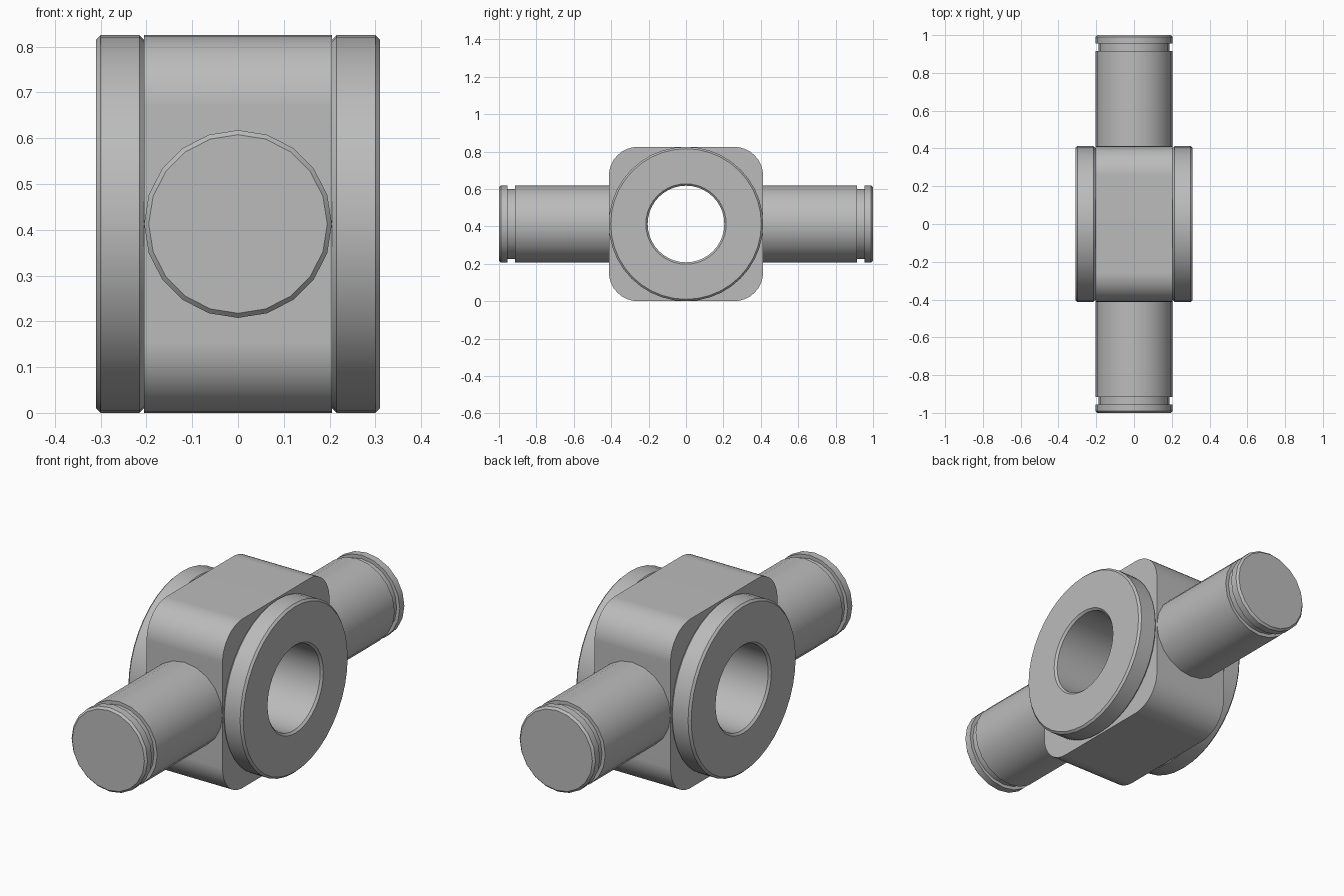
import bpy, bmesh, math
from mathutils import Matrix, Vector

cube = bpy.data.objects.get("Cube")
if cube:
    bpy.data.objects.remove(cube, do_unlink=True)

HALF = 0.4125          # half the block's height, and its centre height
R = 0.205              # shaft and bore radius
FLANGE = 0.31          # outer face of the flanges
C = 0.01               # chamfer

steel = bpy.data.materials.new("grey steel")
steel.use_nodes = True
color = (0.5, 0.5, 0.5, 1)
steel.diffuse_color = color
steel.node_tree.nodes["Principled BSDF"].inputs["Base Color"].default_value = color


def finish(name, bm):
    """Turn a bmesh into a smooth-shaded object with crisp edges."""
    bmesh.ops.recalc_face_normals(bm, faces=bm.faces[:])
    mesh = bpy.data.meshes.new(name)
    bm.to_mesh(mesh)
    bm.free()
    mesh.materials.append(steel)
    obj = bpy.data.objects.new(name, mesh)
    bpy.context.collection.objects.link(obj)
    obj.location.z = HALF
    bpy.ops.object.select_all(action='DESELECT')
    obj.select_set(True)
    bpy.context.view_layer.objects.active = obj
    bpy.ops.object.shade_smooth_by_angle(angle=math.radians(30))
    obj.modifiers.new("flat_face_normals", 'WEIGHTED_NORMAL').keep_sharp = True
    return obj


def bridge(bm, a, b):
    for i in range(len(a)):
        j = (i + 1) % len(a)
        bm.faces.new((a[i], a[j], b[j], b[i]))


def lathe(name, profile, sides, turn, closed=False):
    """Revolve (radius, distance) points about z, then turn the axis."""
    bm = bmesh.new()
    rings = []
    for r, d in profile:
        angles = [math.tau * i / sides for i in range(sides)]
        rings.append([bm.verts.new((r * math.cos(a), r * math.sin(a), d)) for a in angles])
    for a, b in zip(rings, rings[1:]):
        bridge(bm, a, b)
    if closed:
        bridge(bm, rings[-1], rings[0])
    else:
        bm.faces.new(rings[0])
        bm.faces.new(rings[-1])
    bm.transform(turn)
    return finish(name, bm)


# Flanged tube through the block, chamfered on the rims and bore mouths
half_tube = [(0.3, R), (HALF - C, R), (HALF, R + C), (HALF, FLANGE - C),
             (HALF - C, FLANGE), (R + C, FLANGE), (R, FLANGE - C)]
tube = half_tube + [(r, -d) for r, d in reversed(half_tube)]
lathe("flanged_bore", tube, 40, Matrix.Rotation(math.pi / 2, 4, 'Y'), closed=True)

# Rounded square block wrapped around the tube
bm = bmesh.new()
corner, steps = 0.155, 8
outline = []
for q in range(4):
    mid = math.pi / 4 + q * math.pi / 2
    centre = Vector((math.cos(mid), math.sin(mid))) * (HALF - corner) * math.sqrt(2)
    for s in range(steps + 1):
        a = q * math.pi / 2 + s / steps * math.pi / 2
        outline.append(centre + corner * Vector((math.cos(a), math.sin(a))))
inner = [p.normalized() * 0.3 for p in outline]
loops = [[bm.verts.new((x, p.x, p.y)) for p in pts]
         for x, pts in ((-R, inner), (-R, outline), (R, outline), (R, inner))]
for i in range(4):
    bridge(bm, loops[i], loops[(i + 1) % 4])
finish("centre_block", bm)

# Front and back shafts, each with a retaining groove near its end
shaft = [(R, HALF - C), (R, 0.915), (0.188, 0.915), (0.188, 0.955),
         (R, 0.955), (R, 1 - C), (R - C, 1)]
for name, sign in (("front_shaft", 1), ("back_shaft", -1)):
    turn = Matrix.Rotation(sign * math.pi / 2, 4, 'X')
    lathe(name, shaft, 20, turn)
